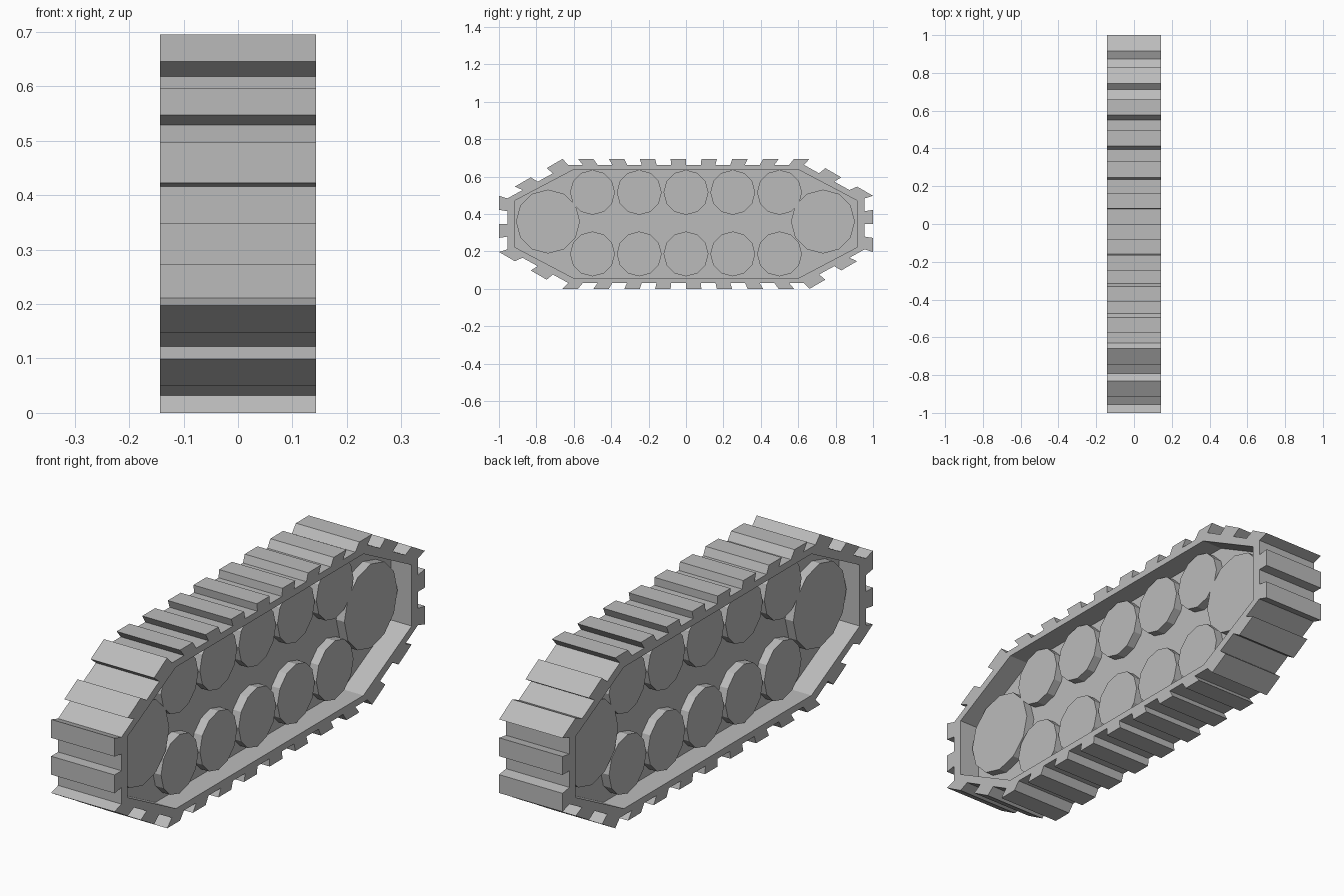
import bpy, bmesh, math

if "Cube" in bpy.data.objects:
    bpy.data.objects.remove(bpy.data.objects["Cube"], do_unlink=True)

MID_Z = 0.3475       # height of the loop centre
HALF_W = 0.143       # half width of the track
PANEL_X = 0.05       # inner wall of the side recess
WHEEL_X = 0.087      # outer face of the wheels

grey = bpy.data.materials.new("track_grey")
grey.use_nodes = True
colour = (0.5, 0.5, 0.5, 1)
grey.diffuse_color = colour
grey.node_tree.nodes["Principled BSDF"].inputs["Base Color"].default_value = colour


def finish(name, bm):
    bmesh.ops.recalc_face_normals(bm, faces=bm.faces)
    mesh = bpy.data.meshes.new(name)
    bm.to_mesh(mesh)
    bm.free()
    mesh.materials.append(grey)
    obj = bpy.data.objects.new(name, mesh)
    bpy.context.collection.objects.link(obj)
    return obj


# Octagonal loop at tooth-tip size, split evenly between its corners
corners = [(-1, -0.15), (-1, 0.15), (-0.66, 0.3475), (0.66, 0.3475),
           (1, 0.15), (1, -0.15), (0.66, -0.3475), (-0.66, -0.3475)]
counts = [4, 4, 16, 4] * 2
loop = []
for i, n in enumerate(counts):
    (y0, z0), (y1, z1) = corners[i], corners[(i + 1) % 8]
    loop += [(y0 + (y1 - y0) * k / n, z0 + (z1 - z0) * k / n) for k in range(n)]


def ring(bm, x, sy, sz):
    return [bm.verts.new((x, y * sy, MID_Z + z * sz)) for y, z in loop]


# Toothed band: every second segment is raised to the tip size
bm = bmesh.new()
sides = []
for x in (-HALF_W, HALF_W):
    sides.append([ring(bm, x, 1, 1), ring(bm, x, 0.955, 0.908),
                  ring(bm, x, 0.915, 0.83)])
(tip_a, base_a, in_a), (tip_b, base_b, in_b) = sides
count = len(loop)
for i in range(count):
    j = (i + 1) % count
    for tip, base, inner in sides:
        bm.faces.new((base[i], base[j], inner[j], inner[i]))
    bm.faces.new((in_a[i], in_a[j], in_b[j], in_b[i]))
    if i % 2:
        for tip, base, inner in sides:
            bm.faces.new((tip[i], tip[j], base[j], base[i]))
        bm.faces.new((tip_a[i], tip_a[j], tip_b[j], tip_b[i]))
        for k in (i, j):
            bm.faces.new((tip_a[k], tip_b[k], base_b[k], base_a[k]))
    else:
        bm.faces.new((base_a[i], base_a[j], base_b[j], base_b[i]))
finish("track_band", bm)

# Recessed panel filling the middle of the band
bm = bmesh.new()
ends = [[bm.verts.new((x, y * 0.915, MID_Z + z * 0.83)) for y, z in corners]
        for x in (-PANEL_X, PANEL_X)]
for end in ends:
    bm.faces.new(end)
for i in range(8):
    j = (i + 1) % 8
    bm.faces.new((ends[0][i], ends[0][j], ends[1][j], ends[1][i]))
finish("centre_panel", bm)


# Wheels show on both sides of the panel
def wheel(name, y, z, radius):
    bpy.ops.mesh.primitive_cylinder_add(vertices=12, radius=radius, depth=2 * WHEEL_X,
                                        location=(0, y, z),
                                        rotation=(0, math.pi / 2, 0))
    obj = bpy.context.object
    obj.name = name
    obj.data.materials.append(grey)


for i in range(5):
    y = -0.5 + 0.25 * i
    wheel(f"upper_wheel_{i + 1}", y, 0.516, 0.12)
    wheel(f"lower_wheel_{i + 1}", y, 0.187, 0.12)
wheel("front_wheel", -0.738, 0.36, 0.171)
wheel("rear_wheel", 0.732, 0.36, 0.171)
